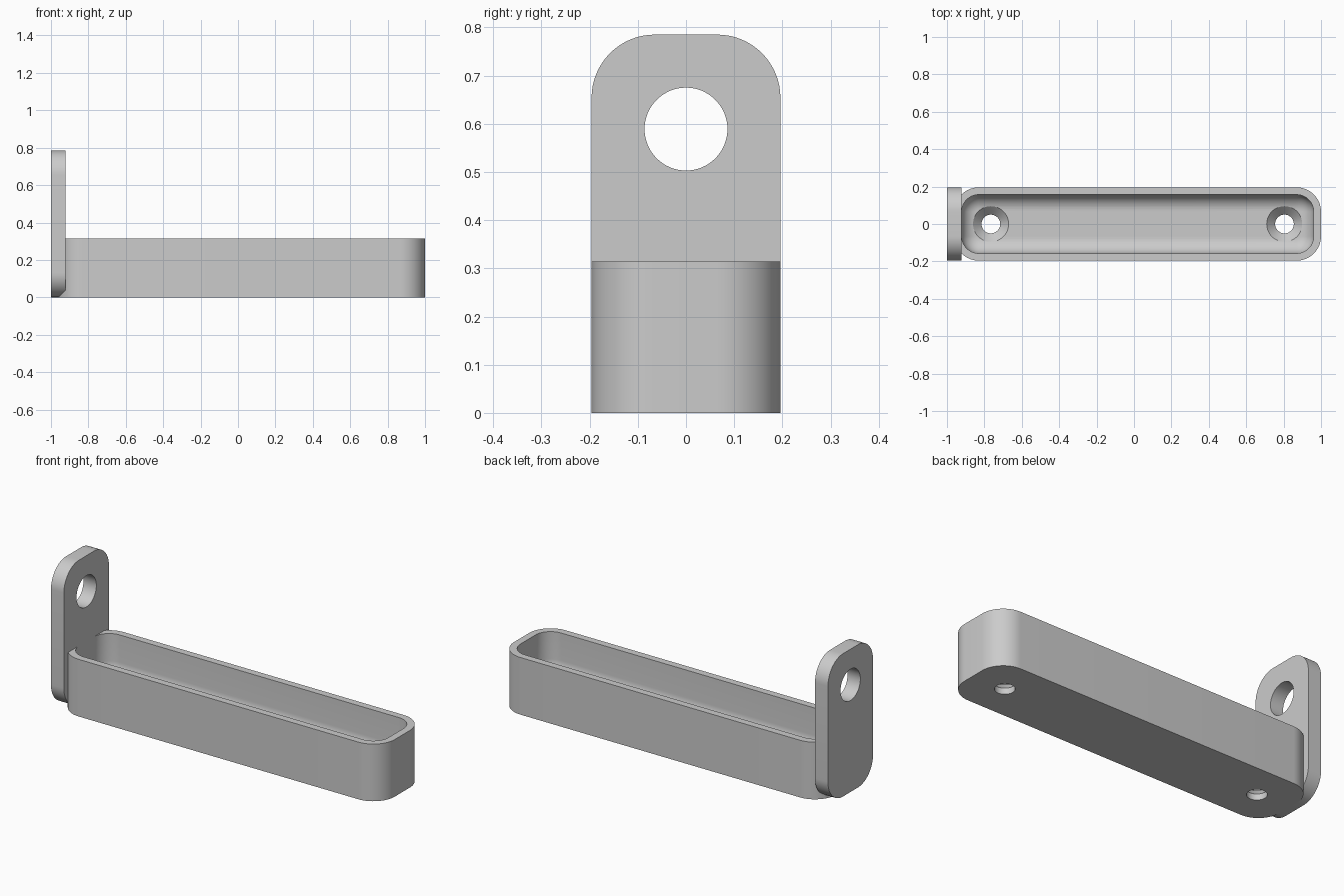
import bpy, bmesh, math
from mathutils import Matrix, Vector

if "Cube" in bpy.data.objects:
    bpy.data.objects.remove(bpy.data.objects["Cube"], do_unlink=True)

grey = bpy.data.materials.new("light grey")
grey.use_nodes = True
colour = (0.6, 0.6, 0.6, 1)
grey.diffuse_color = colour
grey.node_tree.nodes["Principled BSDF"].inputs["Base Color"].default_value = colour

HALF_W, CORNER, WALL, THICK = 0.196, 0.131, 0.0392, 0.0784
HEIGHT, PLATE_H, FILLET = 0.314, 0.785, 0.085


def rounded(hx, hy, r, z, steps=16):
    """Rounded rectangle outline at height z."""
    pts = []
    for k, (sx, sy) in enumerate([(1, 1), (-1, 1), (-1, -1), (1, -1)]):
        for i in range(steps + 1):
            a = (k + i / steps) * math.pi / 2
            pts.append(Vector((sx * (hx - r) + r * math.cos(a),
                               sy * (hy - r) + r * math.sin(a), z)))
    return pts


def circle(r, z, n=64):
    return [Vector((r * math.cos(2 * math.pi * i / n),
                    r * math.sin(2 * math.pi * i / n), z)) for i in range(n)]


def loft(name, loops, matrix):
    """Skin a stack of outlines and cap both ends."""
    bm = bmesh.new()
    rings = [[bm.verts.new(matrix @ p) for p in loop] for loop in loops]
    for a, b in zip(rings, rings[1:]):
        n = len(a)
        for i in range(n):
            j = (i + 1) % n
            bm.faces.new((a[i], a[j], b[j], b[i]))
    bm.faces.new(rings[0][::-1])
    bm.faces.new(rings[-1])
    bmesh.ops.recalc_face_normals(bm, faces=bm.faces[:])
    mesh = bpy.data.meshes.new(name)
    bm.to_mesh(mesh)
    bm.free()
    mesh.materials.append(grey)
    obj = bpy.data.objects.new(name, mesh)
    bpy.context.collection.objects.link(obj)
    return obj


def cut(obj, cutter):
    mod = obj.modifiers.new("hole", "BOOLEAN")
    mod.operation, mod.solver, mod.object = "DIFFERENCE", "EXACT", cutter
    bpy.context.view_layer.objects.active = obj
    bpy.ops.object.modifier_apply(modifier=mod.name)
    bpy.data.objects.remove(cutter, do_unlink=True)


# Tray: outer wall, rim, inner wall, floor fillet
tray_x = THICK / 4
hx = 1 - tray_x
loops = [rounded(hx, HALF_W, CORNER, 0), rounded(hx, HALF_W, CORNER, HEIGHT)]


def inner(inset, z):
    d = WALL + inset
    return rounded(hx - d, HALF_W - d, CORNER - d, z)


loops.append(inner(0, HEIGHT))
for i in range(13):
    a = i / 12 * math.pi / 2
    loops.append(inner(FILLET * (1 - math.cos(a)),
                       THICK + FILLET * (1 - math.sin(a))))
tray = loft("tray", loops, Matrix.Translation((tray_x, 0, 0)))

# Countersunk screw holes in the floor
for side in (-1, 1):
    profile = [(0.05, -0.05), (0.05, 0.033), (0.095, THICK), (0.095, 0.2)]
    cut(tray, loft("hole_cutter", [circle(r, z) for r, z in profile],
                   Matrix.Translation((tray_x + side * 0.785, 0, 0))))

# Upright end plate with a round hole
turn = Matrix.Rotation(math.pi / 2, 4, "Y")
plate = loft("end_plate",
             [rounded(PLATE_H / 2, HALF_W, CORNER, z) for z in (0, THICK)],
             Matrix.Translation((-1, 0, PLATE_H / 2)) @ turn)
cut(plate, loft("hole_cutter", [circle(0.086, z) for z in (-0.1, 0.2)],
                Matrix.Translation((-1, 0, 0.589)) @ turn))

# Smooth curves, sharp edges
bpy.ops.object.select_all(action="DESELECT")
for obj in (tray, plate):
    obj.select_set(True)
bpy.context.view_layer.objects.active = tray
bpy.ops.object.shade_smooth_by_angle(angle=math.radians(30))
